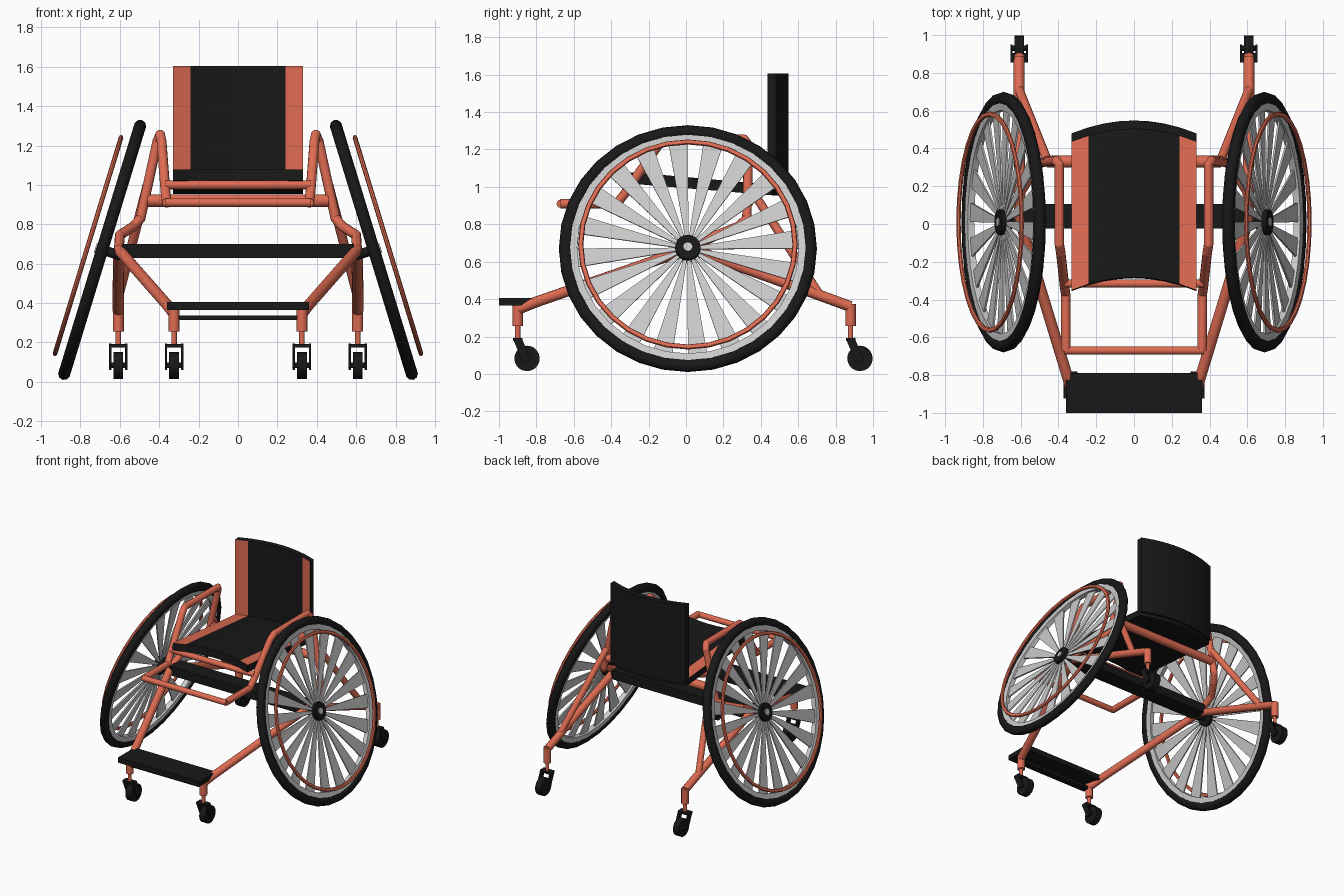
import bpy, bmesh, math
from mathutils import Matrix, Vector

if "Cube" in bpy.data.objects:
    bpy.data.objects.remove(bpy.data.objects["Cube"])

def mat(name, c):
    m = bpy.data.materials.new(name)
    m.diffuse_color = (*c, 1)
    m.use_nodes = True
    m.node_tree.nodes["Principled BSDF"].inputs["Base Color"].default_value = m.diffuse_color
    return m

ORANGE = mat("orange_paint", (0.74, 0.15, 0.085))
BLACK = mat("black", (0.009, 0.009, 0.009))

def finish(name, bm, mats=(), mirror=False, smooth=False):
    bmesh.ops.recalc_face_normals(bm, faces=bm.faces)
    me = bpy.data.meshes.new(name)
    bm.to_mesh(me)
    bm.free()
    ob = bpy.data.objects.new(name, me)
    bpy.context.collection.objects.link(ob)
    for m in mats:
        me.materials.append(m)
    if mirror:
        ob.modifiers.new("mirror", 'MIRROR').use_mirror_merge = False
    if smooth:
        bpy.ops.object.select_all(action='DESELECT')
        ob.select_set(True)
        bpy.context.view_layer.objects.active = ob
        bpy.ops.object.shade_smooth_by_angle(angle=math.radians(40))
    return ob

def add_box(bm, lo, hi):
    lo, hi = Vector(lo), Vector(hi)
    M = Matrix.Translation((lo + hi) / 2) @ Matrix.Diagonal((*(hi - lo), 1))
    bmesh.ops.create_cube(bm, size=1, matrix=M)

def add_rod(bm, a, b, r, n=12):
    a, b = Vector(a), Vector(b)
    M = Matrix.Translation((a + b) / 2) @ (b - a).to_track_quat('Z', 'Y').to_matrix().to_4x4()
    bmesh.ops.create_cone(bm, cap_ends=True, segments=n, radius1=r, radius2=r,
                          depth=(b - a).length, matrix=M)

def tube(name, pts, r, m=ORANGE, mirror=True):
    # rods with ball joints at the bends
    bm = bmesh.new()
    for a, b in zip(pts, pts[1:]):
        add_rod(bm, a, b, r)
    for p in pts[1:-1]:
        bmesh.ops.create_uvsphere(bm, u_segments=12, v_segments=8, radius=r,
                                  matrix=Matrix.Translation(p))
    return finish(name, bm, [m], mirror, True)

# local z is the cambered axle of the big wheel
WHEEL = Matrix.Translation((0.69, 0.01, 0.67)) @ Matrix.Rotation(math.radians(73), 4, 'Y')

def lathe(name, profile, mats, n=32):
    # closed (radius, axial) profile turned round the wheel axle
    bm = bmesh.new()
    rings = []
    for i in range(n):
        a = 2 * math.pi * i / n
        rings.append([bm.verts.new(WHEEL @ Vector((r * math.cos(a), r * math.sin(a), z)))
                      for r, z in profile])
    k = len(profile)
    for i in range(n):
        p, q = rings[i], rings[(i + 1) % n]
        for j in range(k):
            bm.faces.new((p[j], p[(j + 1) % k], q[(j + 1) % k], q[j]))
    return finish(name, bm, mats, True, True)

def circle(R, r, rz, z, n):
    return [(R + r * math.cos(2 * math.pi * i / n), z + rz * math.sin(2 * math.pi * i / n))
            for i in range(n)]

# big wheels: tyre, rim, push ring
lathe("tyre", circle(0.654, 0.036, 0.032, 0, 10), [BLACK])
lathe("wheel_rim", [(0.592, -0.018), (0.63, -0.022), (0.63, 0.022), (0.592, 0.018)], [])
lathe("push_ring", circle(0.573, 0.014, 0.012, 0.075, 8), [ORANGE])

# blade spokes
bm = bmesh.new()
for i in range(20):
    R = WHEEL @ Matrix.Rotation(math.radians(5 + 18 * i), 4, 'Z')
    v = [[bm.verts.new(R @ Vector(p + (z,))) for p in
          ((0.05, -0.008), (0.6, -0.052), (0.6, 0.052), (0.05, 0.008))] for z in (-0.005, 0.005)]
    bm.faces.new(v[0])
    bm.faces.new(v[1])
    for j in range(4):
        k = (j + 1) % 4
        bm.faces.new((v[0][j], v[0][k], v[1][k], v[1][j]))
finish("spokes", bm, [], True)

# hubs
def hub(name, r, z0, z1, mats):
    bm = bmesh.new()
    add_rod(bm, WHEEL @ Vector((0, 0, z0)), WHEEL @ Vector((0, 0, z1)), r, 20)
    finish(name, bm, mats, True, True)
hub("hub", 0.068, -0.03, 0.03, [BLACK])
hub("hub_cap", 0.024, 0.02, 0.036, [])
hub("axle_stub", 0.025, -0.1, 0, [BLACK])

# axle beam
bm = bmesh.new()
add_box(bm, (-0.59, -0.025, 0.63), (0.59, 0.105, 0.7))
finish("axle_beam", bm, [BLACK])

# curved seat and backrest: section (y, z) swept over x, bowed backwards
def panel(name, section, top):
    xs = [-0.33, -0.24, -0.16, -0.08, 0, 0.08, 0.16, 0.24, 0.33]
    bm = bmesh.new()
    rows = [[bm.verts.new((x, y + 0.068 * (1 - (x / 0.33) ** 2), z)) for y, z in section]
            for x in xs]
    bm.faces.new(rows[0])
    bm.faces.new(rows[-1])
    for i in range(len(xs) - 1):
        for j in range(4):
            k = (j + 1) % 4
            f = bm.faces.new((rows[i][j], rows[i][k], rows[i + 1][k], rows[i + 1][j]))
            if j == top and i in (0, len(xs) - 2):
                f.material_index = 1
    finish(name, bm, [BLACK, ORANGE])
panel("seat", [(-0.35, 1.078), (0.46, 1.005), (0.46, 0.955), (-0.355, 1.022)], 0)
panel("backrest", [(0.435, 0.98), (0.435, 1.605), (0.48, 1.605), (0.48, 0.98)], 0)

# frame tubes
tube("side_loop", [(0.36, -0.67, 0.91), (0.362, -0.37, 0.91), (0.368, -0.33, 0.96),
                   (0.388, -0.15, 1.22), (0.395, -0.11, 1.255), (0.395, 0.31, 1.255),
                   (0.41, 0.335, 1.22), (0.495, 0.325, 0.83), (0.53, 0.28, 0.79),
                   (0.6, 0.17, 0.745), (0.605, 0.02, 0.67)], 0.025)
tube("front_bar", [(-0.37, -0.67, 0.91), (0.37, -0.67, 0.91)], 0.022, mirror=False)
tube("seat_front_bar", [(-0.37, -0.315, 1.0), (0.37, -0.315, 1.0)], 0.022, mirror=False)
tube("seat_rear_bar", [(-0.46, 0.33, 0.92), (0.46, 0.33, 0.92)], 0.032, mirror=False)
tube("front_leg", [(0.605, 0.02, 0.67), (0.355, -0.8, 0.385), (0.325, -0.9, 0.345)], 0.029)
tube("rear_leg", [(0.605, 0.02, 0.67), (0.608, 0.62, 0.455), (0.608, 0.88, 0.36)], 0.029)
tube("rear_strut", [(0.46, 0.34, 1.0), (0.608, 0.71, 0.43)], 0.024)

# footrest
bm = bmesh.new()
add_box(bm, (-0.36, -1, 0.365), (0.36, -0.79, 0.405))
finish("footplate", bm, [BLACK])
bm = bmesh.new()
add_box(bm, (-0.3, -0.92, 0.315), (0.3, -0.88, 0.337))
finish("footplate_brace", bm, [BLACK])

# casters
def caster(name, x, y):
    bm = bmesh.new()
    add_rod(bm, (x, y, 0.255), (x, y, 0.375), 0.028)
    add_rod(bm, (x, y, 0.18), (x, y, 0.26), 0.014)
    finish(name + "_stem", bm, [ORANGE], True, True)
    wy, wz = y + 0.05, 0.083
    bm = bmesh.new()
    add_box(bm, (x - 0.047, y - 0.025, 0.175), (x + 0.047, y + 0.025, 0.193))
    for s in (-1, 1):
        # slanted fork arm
        top, end = Vector((x + s * 0.041, y, 0.185)), Vector((x + s * 0.041, wy, wz - 0.015))
        M = Matrix.Translation((top + end) / 2) @ Matrix.Rotation(
            math.atan2(wy - y, top.z - end.z), 4, 'X') @ Matrix.Diagonal(
            (0.012, 0.045, (end - top).length, 1))
        bmesh.ops.create_cube(bm, size=1, matrix=M)
    add_rod(bm, (x - 0.047, wy, wz), (x + 0.047, wy, wz), 0.014)
    finish(name + "_fork", bm, [BLACK], True)
    bm = bmesh.new()
    add_rod(bm, (x - 0.025, wy, wz), (x + 0.025, wy, wz), 0.068, 20)
    finish(name + "_wheel", bm, [BLACK], True, True)
caster("front_caster", 0.325, -0.9)
caster("rear_caster", 0.608, 0.88)
